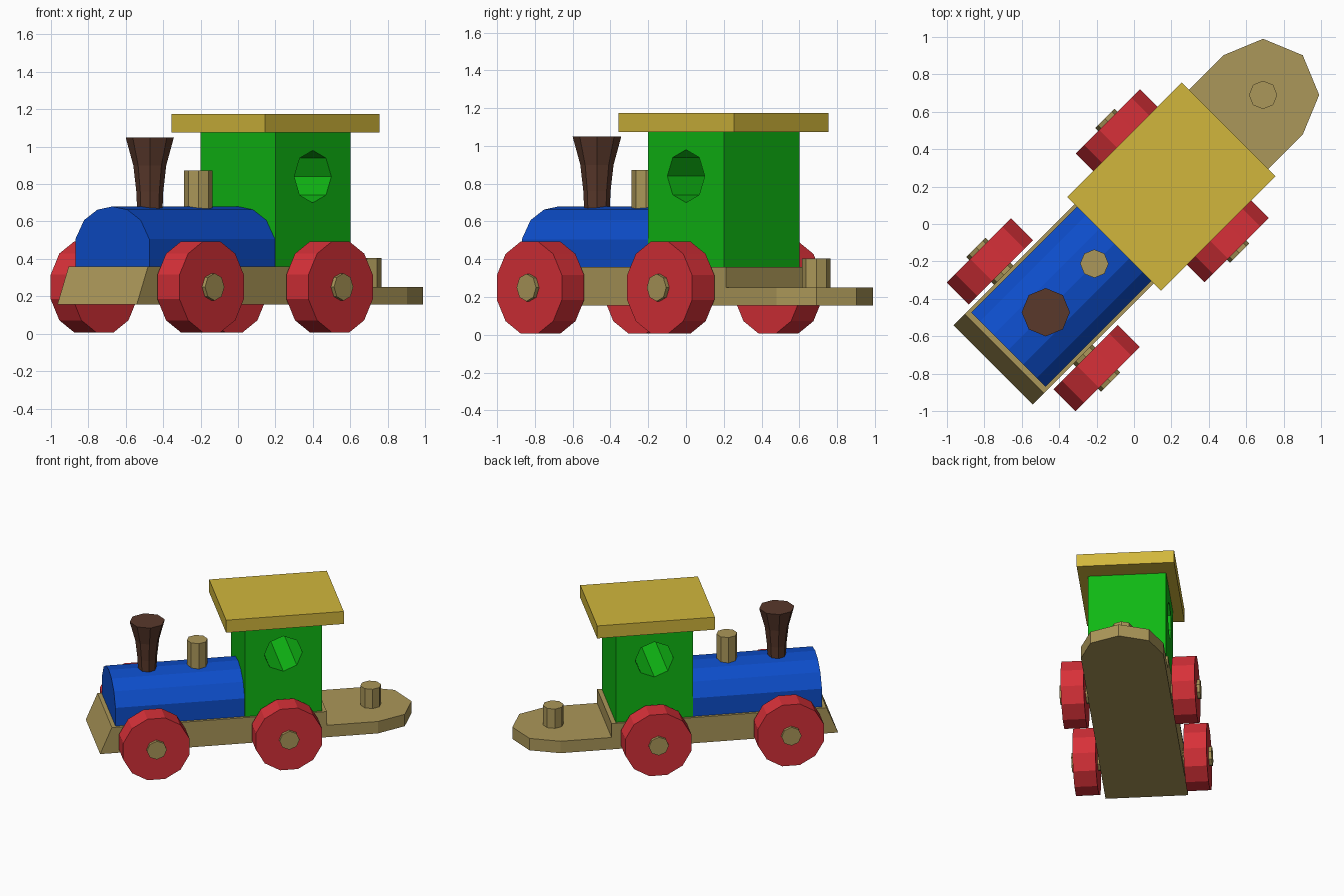
import bpy, bmesh, math
from mathutils import Matrix

if "Cube" in bpy.data.objects:
    bpy.data.objects.remove(bpy.data.objects["Cube"])

# The train is modelled along local x (rear = +x), then turned 45 degrees
TURN = Matrix.Rotation(math.radians(45), 4, 'Z')


def material(name, rgb):
    m = bpy.data.materials.new(name)
    m.diffuse_color = (*rgb, 1)
    m.use_nodes = True
    m.node_tree.nodes["Principled BSDF"].inputs["Base Color"].default_value = m.diffuse_color
    return m


BLUE = material("blue paint", (0.004, 0.075, 0.60))
RED = material("red paint", (0.68, 0.03, 0.04))
GREEN = material("green paint", (0.005, 0.48, 0.007))
GOLD = material("yellow paint", (0.64, 0.47, 0.045))
WOOD = material("plain wood", (0.41, 0.31, 0.10))
BROWN = material("dark brown paint", (0.10, 0.04, 0.024))


def loft(name, rings, mat):
    """Skin a list of equal-length point rings and cap both ends."""
    bm = bmesh.new()
    rows = [[bm.verts.new(p) for p in ring] for ring in rings]
    n = len(rows[0])
    for a, b in zip(rows, rows[1:]):
        for i in range(n):
            j = (i + 1) % n
            bm.faces.new((a[i], a[j], b[j], b[i]))
    bm.faces.new(rows[0][::-1])
    bm.faces.new(rows[-1])
    bmesh.ops.recalc_face_normals(bm, faces=bm.faces)
    bm.transform(TURN)
    me = bpy.data.meshes.new(name)
    bm.to_mesh(me)
    bm.free()
    me.materials.append(mat)
    ob = bpy.data.objects.new(name, me)
    bpy.context.collection.objects.link(ob)
    return ob


def box(name, x0, x1, w, z0, z1, mat):
    return loft(name, [[(x0, -w, z), (x1, -w, z), (x1, w, z), (x0, w, z)]
                       for z in (z0, z1)], mat)


def circle(r, n, offset=0.0):
    return [(r * math.cos(offset + i * math.tau / n),
             r * math.sin(offset + i * math.tau / n)) for i in range(n)]


def post(name, x, profile, mat):
    """Eight-sided upright turning from (radius, height) pairs."""
    return loft(name, [[(x + a, b, z) for a, b in circle(r, 8)]
                       for r, z in profile], mat)


def cross_rod(name, x, z, r, n, y0, y1, mat, offset=0.0):
    """Prism running across the train."""
    return loft(name, [[(x + a, y, z + b) for a, b in circle(r, n, offset)]
                       for y in (y0, y1)], mat)


# Chassis: thick body with slanted nose, then a thin rounded tail
side = [(-1.066, 0.155), (0.60, 0.155), (0.60, 0.36), (-0.98, 0.36)]
loft("chassis", [[(x, y, z) for x, z in side] for y in (-0.3, 0.3)], WOOD)
tail = [(0.6, -0.3)] + [(0.976 + 0.3 * math.cos(a), 0.3 * math.sin(a))
                        for a in (math.radians(d) for d in range(-90, 91, 45))] + [(0.6, 0.3)]
loft("tail_coupling_plate", [[(x, y, z) for x, y in tail] for z in (0.155, 0.25)], WOOD)
post("coupling_pin", 0.976, [(0.076, 0.24), (0.076, 0.404)], WOOD)

# Boiler: rounded-top profile
half = [(0.28, 0.36), (0.28, 0.505), (0.214, 0.607), (0.113, 0.663)]
profile = half + [(0, 0.68)] + [(-y, z) for y, z in reversed(half)]
loft("boiler", [[(x, y, z) for y, z in profile] for x in (-0.95, 0.0)], BLUE)

# Chimney and steam dome
post("chimney", -0.667, [(0.066, 0.62), (0.072, 0.76), (0.088, 0.90), (0.129, 1.05)], BROWN)
post("steam_dome", -0.30, [(0.076, 0.62), (0.076, 0.872)], WOOD)

# Cabin with an eight-sided window bored right through
cabin = box("cabin", 0.0, 0.566, 0.283, 0.36, 1.075, GREEN)
cutter = cross_rod("window_cutter", 0.283, 0.84, 0.14, 8, -0.5, 0.5, GREEN)
cutter.hide_render = True
cutter.hide_viewport = True
cut = cabin.modifiers.new("window", 'BOOLEAN')
cut.operation = 'DIFFERENCE'
cut.solver = 'EXACT'
cut.object = cutter

# Roof
box("roof", -0.15, 0.715, 0.354, 1.075, 1.175, GOLD)

# Axles and wheels
for place, x in (("front", -0.686), ("rear", 0.289)):
    cross_rod(place + "_axle", x, 0.25, 0.073, 8, -0.51, 0.51, WOOD)
    for hand, s in (("right", -1), ("left", 1)):
        cross_rod(f"{place}_{hand}_wheel", x, 0.25, 0.252, 12,
                  s * 0.32, s * 0.487, RED, math.radians(15))
